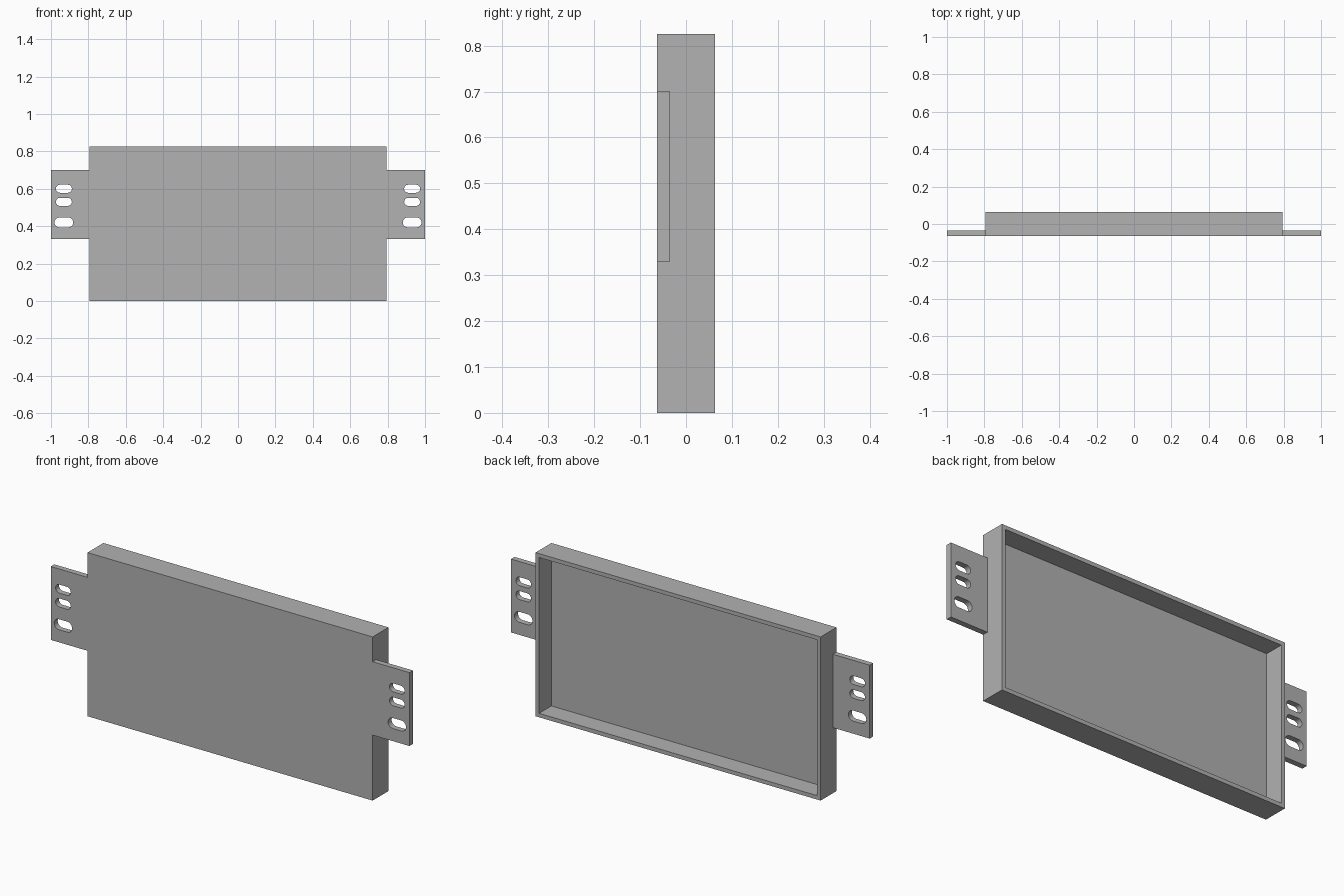
import bpy
import bmesh
import math
from mathutils import Matrix, Vector

cube = bpy.data.objects.get("Cube")
if cube:
    bpy.data.objects.remove(cube, do_unlink=True)

HALF_W, HEIGHT, DEPTH, WALL = 0.795, 0.825, 0.126, 0.028
TAB_LOW, TAB_HIGH = 0.33, 0.70
SLOT_X = 0.931
# Slots: centre height, length, width
SLOTS = [(0.60, 0.085, 0.043), (0.53, 0.085, 0.043), (0.42, 0.10, 0.053)]

grey = bpy.data.materials.new("plain grey")
grey.use_nodes = True
colour = (0.445, 0.445, 0.445, 1)
grey.diffuse_color = colour
grey.node_tree.nodes["Principled BSDF"].inputs["Base Color"].default_value = colour


def make_tray():
    """Shallow box, open at the back."""
    bm = bmesh.new()
    size = Matrix.Diagonal((2 * HALF_W, DEPTH, HEIGHT, 1))
    bmesh.ops.create_cube(bm, size=1, matrix=Matrix.Translation((0, 0, HEIGHT / 2)) @ size)
    bm.normal_update()
    back = max(bm.faces, key=lambda f: f.calc_center_median().y)
    bmesh.ops.inset_region(bm, faces=[back], thickness=WALL)
    floor = bmesh.ops.extrude_discrete_faces(bm, faces=[back])["faces"][0]
    bmesh.ops.translate(bm, verts=floor.verts, vec=Vector((0, WALL - DEPTH, 0)))
    bmesh.ops.recalc_face_normals(bm, faces=bm.faces)
    mesh = bpy.data.meshes.new("tray")
    bm.to_mesh(mesh)
    bm.free()
    mesh.materials.append(grey)
    bpy.context.collection.objects.link(bpy.data.objects.new("tray", mesh))


def slot_outline(x, z, length, width, steps=12):
    """Round-ended slot: two half circles joined by straight sides."""
    r = width / 2
    points = []
    for end in (1, -1):
        for i in range(steps + 1):
            a = math.pi * (i / steps - 0.5)
            points.append((x + end * (length / 2 - r + r * math.cos(a)),
                           z + end * r * math.sin(a)))
    return points


def make_tab(name, side):
    """Flat mounting tab with slots, flush with the front face."""
    curve = bpy.data.curves.new(name, "CURVE")
    curve.dimensions = "2D"
    curve.fill_mode = "BOTH"
    curve.extrude = WALL / 2
    a, b = side * HALF_W, side
    outlines = [[(a, TAB_LOW), (b, TAB_LOW), (b, TAB_HIGH), (a, TAB_HIGH)]]
    outlines += [slot_outline(side * SLOT_X, *slot) for slot in SLOTS]
    for outline in outlines:
        spline = curve.splines.new("POLY")
        spline.points.add(len(outline) - 1)
        for point, (x, z) in zip(spline.points, outline):
            point.co = (x, z, 0, 1)
        spline.use_cyclic_u = True
    tab = bpy.data.objects.new(name, curve)
    bpy.context.collection.objects.link(tab)
    tab.rotation_euler.x = math.pi / 2
    tab.location.y = (WALL - DEPTH) / 2
    bpy.ops.object.select_all(action="DESELECT")
    tab.select_set(True)
    bpy.context.view_layer.objects.active = tab
    bpy.ops.object.convert(target="MESH")
    tab = bpy.context.view_layer.objects.active

    # Weld the caps to the rims
    bm = bmesh.new()
    bm.from_mesh(tab.data)
    bmesh.ops.remove_doubles(bm, verts=bm.verts, dist=0.0001)
    bmesh.ops.recalc_face_normals(bm, faces=bm.faces)
    bm.to_mesh(tab.data)
    bm.free()
    tab.data.materials.clear()
    tab.data.materials.append(grey)
    bpy.ops.object.shade_smooth_by_angle(angle=math.radians(30))


make_tray()
make_tab("left_mounting_tab", 1)
make_tab("right_mounting_tab", -1)
